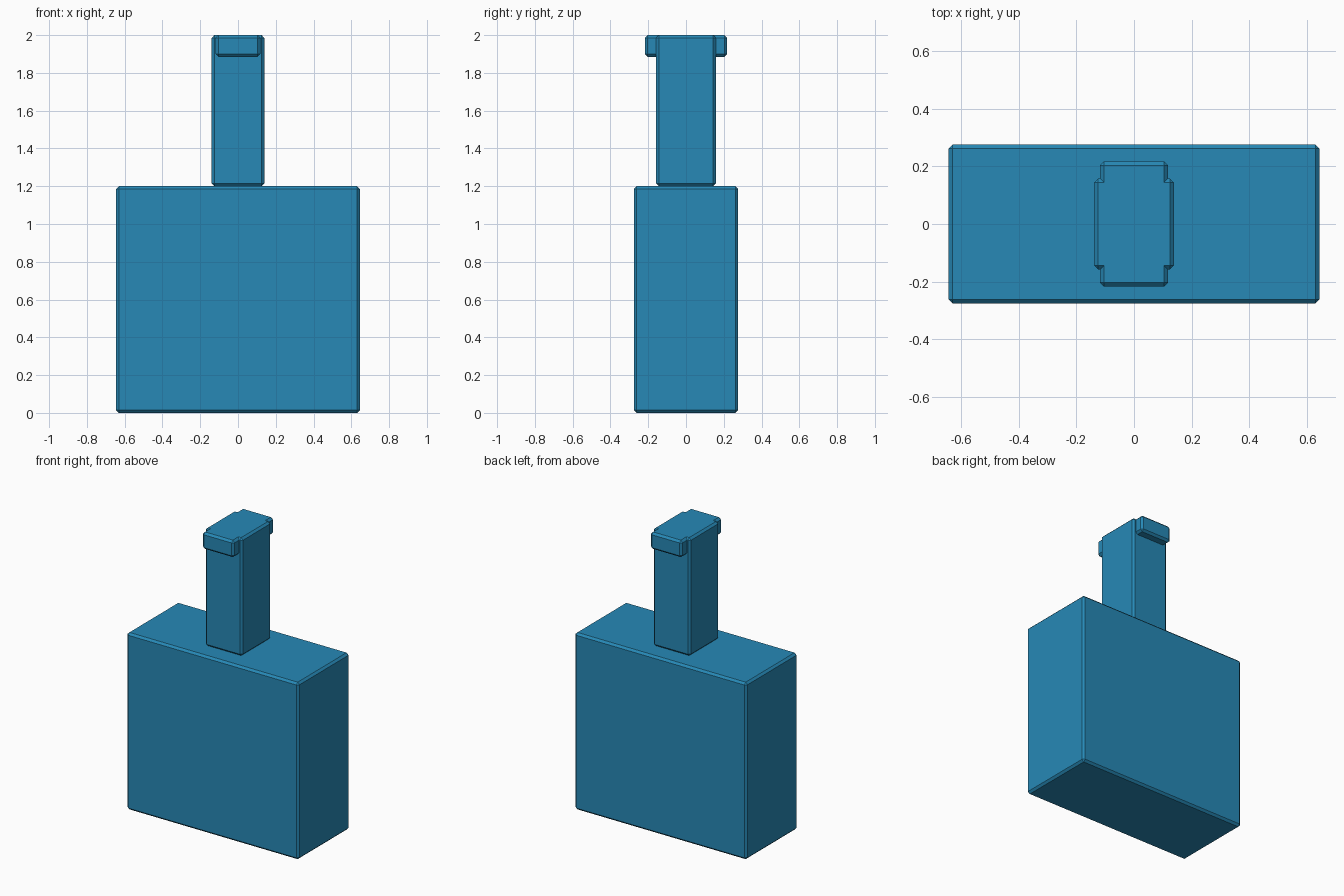
import bpy
import bmesh

if "Cube" in bpy.data.objects:
    bpy.data.objects.remove(bpy.data.objects["Cube"])

BEVEL = 0.014

mat = bpy.data.materials.new("blue")
mat.diffuse_color = (0.02, 0.25, 0.47, 1)
mat.use_nodes = True
mat.node_tree.nodes["Principled BSDF"].inputs["Base Color"].default_value = mat.diffuse_color


def chamfered_box(name, half_x, half_y, z0, z1):
    """Box with small flat chamfers on every edge."""
    bm = bmesh.new()
    bmesh.ops.create_cube(bm, size=2)
    for v in bm.verts:
        v.co.x *= half_x
        v.co.y *= half_y
        v.co.z = z0 if v.co.z < 0 else z1
    bmesh.ops.bevel(bm, geom=bm.edges[:], offset=BEVEL, segments=1,
                    affect='EDGES')
    mesh = bpy.data.meshes.new(name)
    bm.to_mesh(mesh)
    bm.free()
    obj = bpy.data.objects.new(name, mesh)
    mesh.materials.append(mat)
    bpy.context.collection.objects.link(obj)
    return obj


# Main block
chamfered_box("body", 0.645, 0.276, 0.0, 1.2)

# Upright stem on top of the block
stem = chamfered_box("stem", 0.139, 0.158, 1.2, 2.0)

# Cross bar through the stem, flush with its top
lugs = chamfered_box("lug_bar", 0.118, 0.218, 1.885, 2.0)

# Merge the bar into the stem for one clean top face
union = stem.modifiers.new("join_lugs", 'BOOLEAN')
union.operation = 'UNION'
union.solver = 'EXACT'
union.object = lugs
bpy.context.view_layer.objects.active = stem
bpy.ops.object.modifier_apply(modifier=union.name)
bpy.data.objects.remove(lugs)
